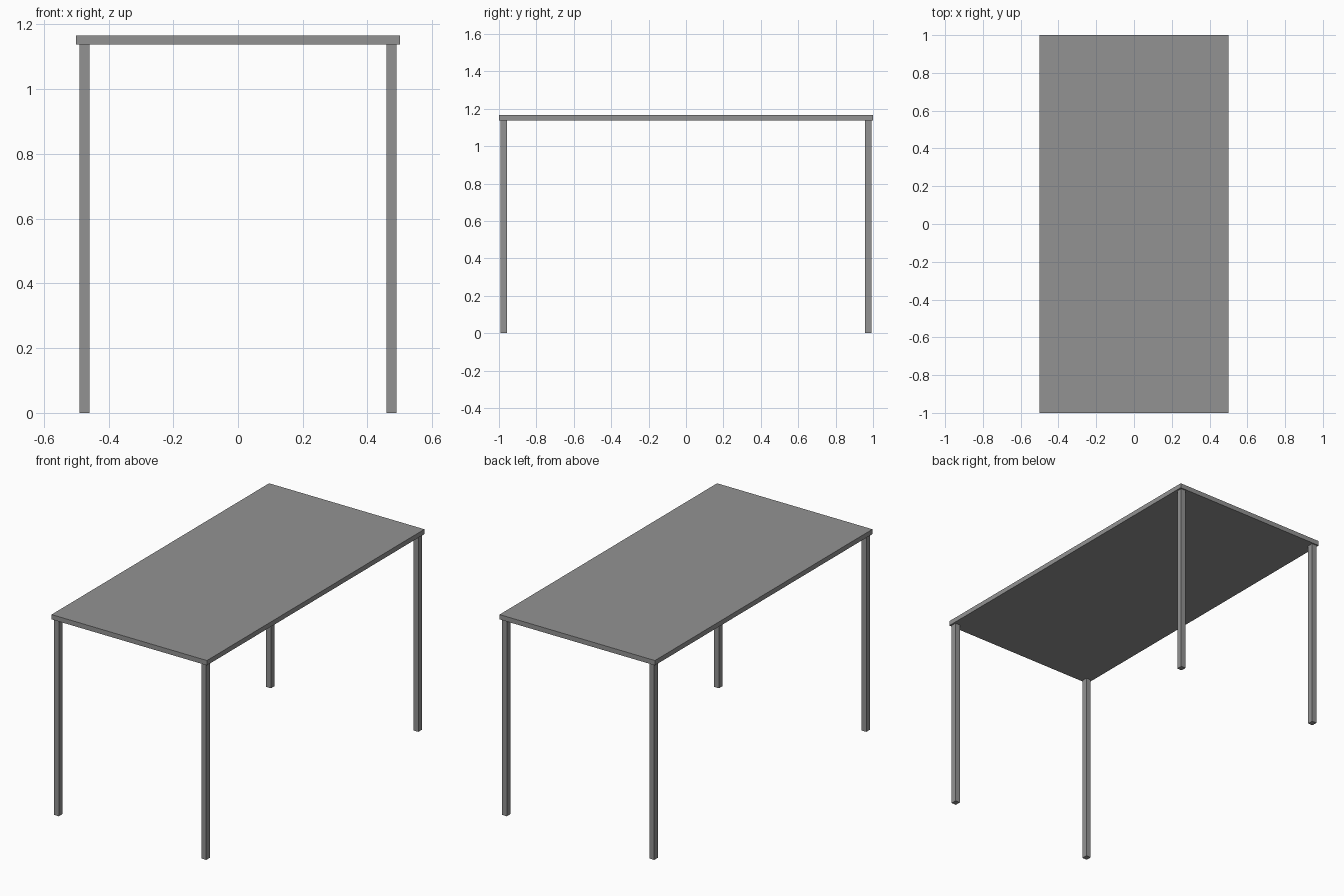
import bpy

if "Cube" in bpy.data.objects:
    bpy.data.objects.remove(bpy.data.objects["Cube"])

# Dark grey finish shared by all parts
grey = bpy.data.materials.new("dark_grey")
grey.diffuse_color = (0.29, 0.29, 0.29, 1)
grey.use_nodes = True
grey.node_tree.nodes["Principled BSDF"].inputs["Base Color"].default_value = grey.diffuse_color


def box(name, x, y, z):
    """Axis-aligned box from (min, max) ranges."""
    bpy.ops.mesh.primitive_cube_add(
        size=1, location=[(a + b) / 2 for a, b in (x, y, z)])
    ob = bpy.context.object
    ob.name = name
    ob.scale = [b - a for a, b in (x, y, z)]
    bpy.ops.object.transform_apply(location=False, rotation=False, scale=True)
    ob.data.materials.append(grey)
    return ob


TOP_Z, UNDER_Z = 1.166, 1.138
LEG_X, LEG_Y = 0.031, 0.034
INSET_X, INSET_Y = 0.01, 0.008

# Thin rectangular slab
box("table_top", (-0.5, 0.5), (-1, 1), (UNDER_Z, TOP_Z))

# Four legs, slightly inset from the corners
for sx, side in ((-1, "left"), (1, "right")):
    for sy, end in ((-1, "front"), (1, "back")):
        x = sorted((sx * (0.5 - INSET_X), sx * (0.5 - INSET_X - LEG_X)))
        y = sorted((sy * (1 - INSET_Y), sy * (1 - INSET_Y - LEG_Y)))
        box(f"{end}_{side}_leg", x, y, (0, UNDER_Z))
